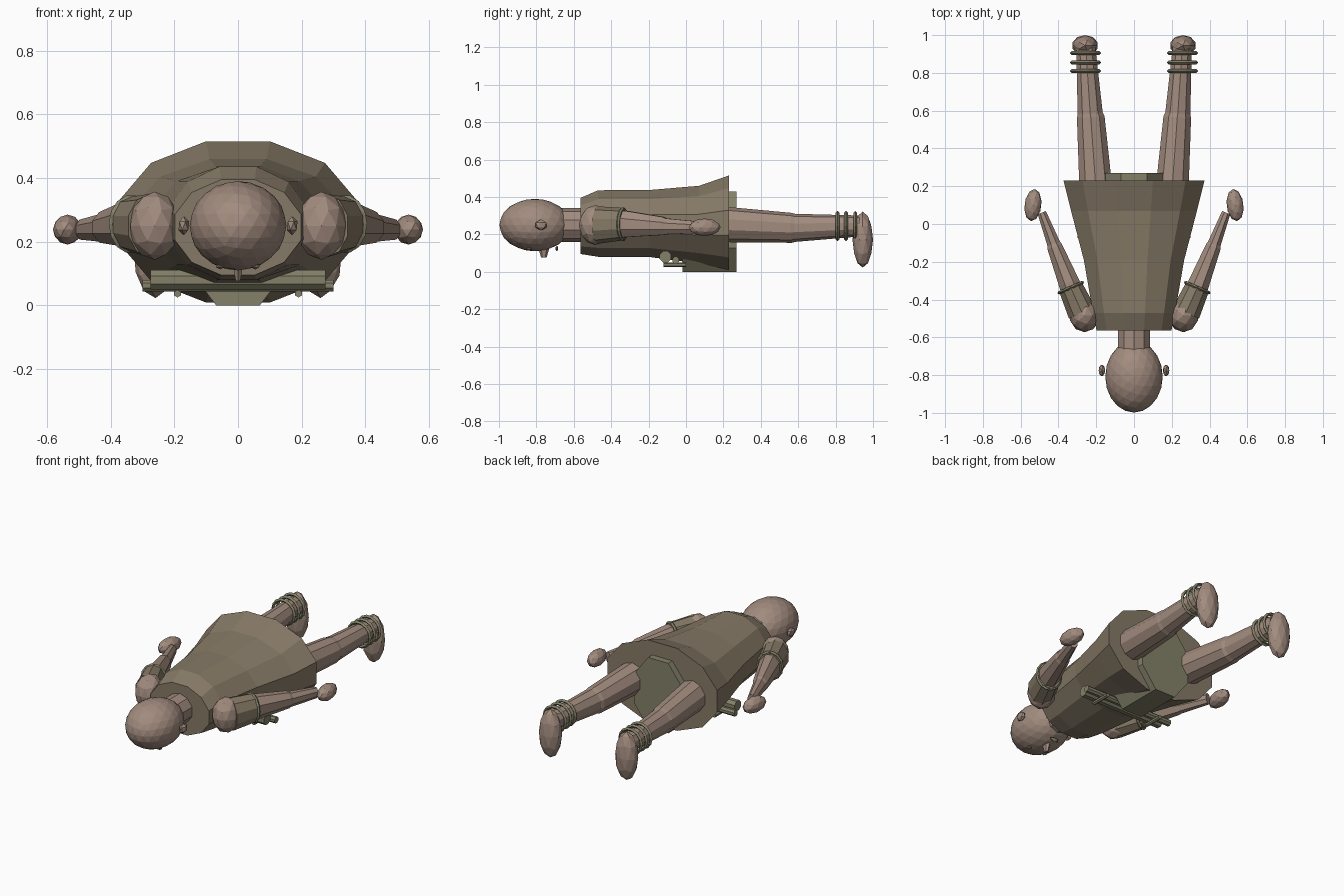
import bpy, bmesh, math
from mathutils import Vector, Matrix

if "Cube" in bpy.data.objects:
    bpy.data.objects.remove(bpy.data.objects["Cube"])


def material(name, rgb):
    m = bpy.data.materials.new(name)
    m.diffuse_color = (*rgb, 1)
    m.use_nodes = True
    m.node_tree.nodes["Principled BSDF"].inputs["Base Color"].default_value = m.diffuse_color
    return m


SKIN = material("skin", (0.36, 0.26, 0.21))
CLOTH = material("cloth", (0.24, 0.195, 0.135))
TRIM = material("trim", (0.23, 0.22, 0.14))


def finish(name, bm, mat):
    bmesh.ops.recalc_face_normals(bm, faces=bm.faces[:])
    me = bpy.data.meshes.new(name)
    bm.to_mesh(me)
    bm.free()
    me.materials.append(mat)
    ob = bpy.data.objects.new(name, me)
    bpy.context.collection.objects.link(ob)
    return ob


def loft(name, stations, mat, sides=8, phase=0.5):
    """Capped tube through (centre, half width, half height) stations."""
    bm = bmesh.new()
    d = Vector(stations[-1][0]) - Vector(stations[0][0])
    d.z = 0
    side = d.normalized().cross(Vector((0, 0, 1)))
    rings = []
    for c, w, h in stations:
        ring = []
        for i in range(sides):
            a = 2 * math.pi * (i + phase) / sides
            ring.append(bm.verts.new(Vector(c) + side * w * math.cos(a)
                                     + Vector((0, 0, h * math.sin(a)))))
        rings.append(ring)
    for r, s in zip(rings, rings[1:]):
        for i in range(sides):
            j = (i + 1) % sides
            bm.faces.new((r[i], r[j], s[j], s[i]))
    bm.faces.new(rings[0])
    bm.faces.new(rings[-1])
    return finish(name, bm, mat)


def ball(name, c, r, mat, sub=2, turn=0):
    bm = bmesh.new()
    bmesh.ops.create_icosphere(bm, subdivisions=sub, radius=1)
    bm.transform(Matrix.Translation(c) @ Matrix.Rotation(turn, 4, 'Z') @ Matrix.Diagonal((*r, 1)))
    return finish(name, bm, mat)


def bar(name, a, b, r, mat, sides=8):
    return loft(name, [(a, r, r), (b, r, r)], mat, sides)


def band(name, c, d, w, h, tube, mat):
    """Thin ring around a limb running in direction d."""
    bm = bmesh.new()
    d = Vector(d).normalized()
    side = d.cross(Vector((0, 0, 1)))
    n, k = 14, 4
    rows = []
    for i in range(n):
        a = 2 * math.pi * i / n
        out = side * math.cos(a) + Vector((0, 0, math.sin(a)))
        mid = Vector(c) + side * w * math.cos(a) + Vector((0, 0, h * math.sin(a)))
        rows.append([bm.verts.new(mid + tube * (out * math.cos(t) + d * math.sin(t)))
                     for t in [2 * math.pi * q / k for q in range(k)]])
    for i in range(n):
        for q in range(k):
            r, s, p = rows[i], rows[(i + 1) % n], (q + 1) % k
            bm.faces.new((r[q], r[p], s[p], s[q]))
    return finish(name, bm, mat)


# head, neck and face (looking down)
ball("head", (0, -0.808, 0.25), (0.152, 0.19, 0.14), SKIN, 3)
loft("neck", [((0, -0.68, 0.25), 0.088, 0.09), ((0, -0.54, 0.25), 0.088, 0.09)], SKIN, 10)
bm = bmesh.new()
bmesh.ops.create_cone(bm, cap_ends=True, segments=6, radius1=0.03, radius2=0.015, depth=0.05)
bm.transform(Matrix.Translation((0, -0.76, 0.102)) @ Matrix.Rotation(math.pi, 4, 'X')
             @ Matrix.Diagonal((0.6, 1, 1, 1)))
finish("nose", bm, SKIN)
ball("mouth", (0, -0.69, 0.125), (0.03, 0.008, 0.015), TRIM, 1)

# tunic, a flared twelve-sided shell lying face down
loft("tunic", [((0, -0.565, 0.245), 0.205, 0.155),
               ((0, -0.47, 0.258), 0.225, 0.184),
               ((0, -0.19, 0.258), 0.275, 0.186),
               ((0, 0.07, 0.252), 0.345, 0.215),
               ((0, 0.23, 0.262), 0.386, 0.262)], CLOTH, 12)

# loin wrap showing under the hem
c = math.cos(math.pi / 8)
loft("loin_wrap", [((0, -0.02, 0.215), 0.165 / c, 0.215 / c),
                   ((0, 0.27, 0.215), 0.165 / c, 0.215 / c)], TRIM, 8)

# bundle of rods across the belly
bar("thick_rod", (-0.275, -0.11, 0.08), (0.275, -0.11, 0.08), 0.033, TRIM)
bar("thin_rod", (-0.3, -0.055, 0.062), (0.3, -0.055, 0.062), 0.02, TRIM)

for s, tag in ((-1, "left"), (1, "right")):
    # face details and rod ties
    ball(tag + "_ear", (s * 0.17, -0.775, 0.25), (0.019, 0.034, 0.03), SKIN, 1)
    ball(tag + "_eye", (s * 0.055, -0.84, 0.125), (0.016, 0.016, 0.012), TRIM, 1)
    bar(tag + "_rod_tie", (s * 0.19, -0.12, 0.037), (s * 0.19, 0.0, 0.037), 0.012, TRIM, 6)

    # arm, sleeve and hand
    ball(tag + "_shoulder", (s * 0.262, -0.485, 0.25), (0.08, 0.088, 0.107), SKIN, 2)
    loft(tag + "_sleeve", [((s * 0.275, -0.47, 0.25), 0.08, 0.1),
                           ((s * 0.338, -0.33, 0.255), 0.068, 0.086)], CLOTH, 10)
    band(tag + "_cuff", (s * 0.335, -0.337, 0.255), (s * 0.4, 0.916, 0), 0.068, 0.083, 0.009, TRIM)
    loft(tag + "_arm", [((s * 0.29, -0.45, 0.255), 0.068, 0.085),
                        ((s * 0.345, -0.31, 0.255), 0.06, 0.075),
                        ((s * 0.42, -0.12, 0.245), 0.044, 0.052),
                        ((s * 0.425, -0.105, 0.243), 0.038, 0.046),
                        ((s * 0.488, 0.06, 0.238), 0.025, 0.034)], SKIN, 8)
    ball(tag + "_hand", (s * 0.535, 0.1, 0.238), (0.045, 0.086, 0.047), SKIN, 2, s * 0.12)

    # leg, ankle rings and foot
    loft(tag + "_leg", [((s * 0.19, 0.05, 0.252), 0.095, 0.098),
                        ((s * 0.205, 0.23, 0.252), 0.09, 0.094),
                        ((s * 0.229, 0.565, 0.235), 0.077, 0.08),
                        ((s * 0.232, 0.585, 0.235), 0.07, 0.075),
                        ((s * 0.255, 0.93, 0.245), 0.053, 0.056)], SKIN, 10)
    for y in (0.81, 0.855, 0.905):
        band(tag + "_ankle_ring", (s * 0.257, y, 0.245), (0, 1, 0), 0.073, 0.073, 0.01, TRIM)
    ball(tag + "_foot", (s * 0.259, 0.945, 0.172), (0.07, 0.055, 0.149), SKIN, 2)
